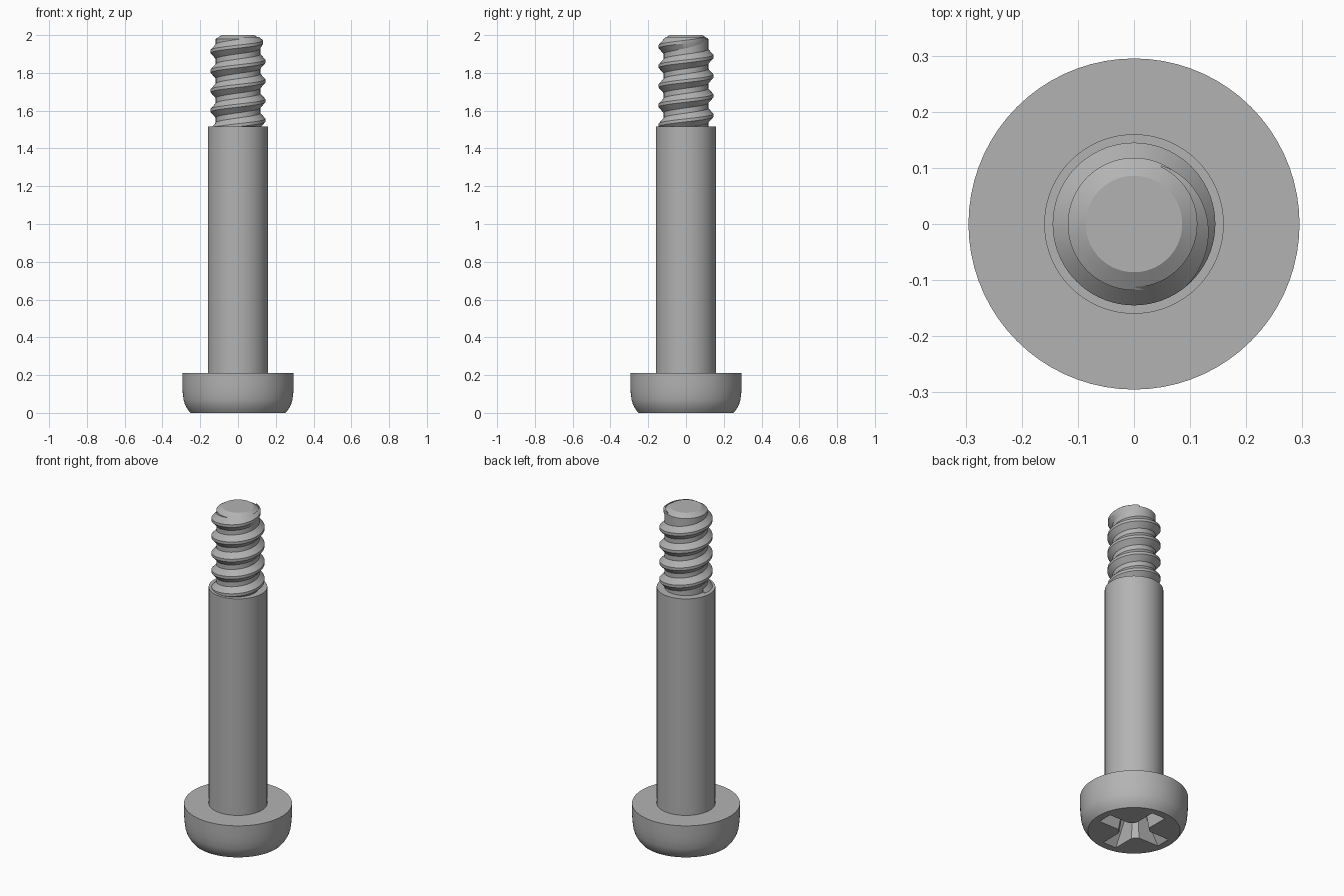
import bpy, bmesh, math

if "Cube" in bpy.data.objects:
    bpy.data.objects.remove(bpy.data.objects["Cube"], do_unlink=True)

steel = bpy.data.materials.new("grey steel")
steel.use_nodes = True
grey = (0.45, 0.45, 0.45, 1)
steel.diffuse_color = grey
steel.node_tree.nodes["Principled BSDF"].inputs["Base Color"].default_value = grey

SEGMENTS = 72


def finish(name, bm, angle=30):
    bmesh.ops.recalc_face_normals(bm, faces=bm.faces)
    mesh = bpy.data.meshes.new(name)
    bm.to_mesh(mesh)
    bm.free()
    mesh.materials.append(steel)
    obj = bpy.data.objects.new(name, mesh)
    bpy.context.collection.objects.link(obj)
    bpy.ops.object.select_all(action="DESELECT")
    obj.select_set(True)
    bpy.context.view_layer.objects.active = obj
    if angle:
        bpy.ops.object.shade_smooth_by_angle(angle=math.radians(angle))
    return obj


def loft(bm, rings):
    """Join closed rings of points into a capped solid."""
    loops = [[bm.verts.new(p) for p in ring] for ring in rings]
    for a, b in zip(loops, loops[1:]):
        for i in range(len(a)):
            j = (i + 1) % len(a)
            bm.faces.new((a[i], a[j], b[j], b[i]))
    bm.faces.new(loops[0])
    bm.faces.new(loops[-1])


def lathe(name, profile):
    bm = bmesh.new()
    turns = [math.tau * i / SEGMENTS for i in range(SEGMENTS)]
    loft(bm, [[(r * math.cos(t), r * math.sin(t), z) for t in turns] for r, z in profile])
    return finish(name, bm)


# Head with rounded lower edge
head = lathe("head", [(0.252, 0), (0.266, 0.018), (0.28, 0.042), (0.288, 0.068),
                      (0.293, 0.11), (0.295, 0.15), (0.295, 0.21)])


# Tapered cross recess in the underside of the head
def cross(reach, half, inner, z):
    points = []
    for q in range(4):
        c, s = math.cos(q * math.pi / 2), math.sin(q * math.pi / 2)
        for x, y in [(reach, -half), (reach, half), (inner, half), (half, inner)]:
            points.append((x * c - y * s, x * s + y * c, z))
    # drop the duplicate chamfer corners shared with the next arm
    return points


bm = bmesh.new()
loft(bm, [cross(0.215, 0.046, 0.075, -0.01), cross(0.09, 0.028, 0.05, 0.17)])
cutter = finish("recess_cutter", bm, 0)
cutter.hide_render = True
cutter.hide_viewport = True
cut = head.modifiers.new("recess", "BOOLEAN")
cut.object = cutter
cut.operation = "DIFFERENCE"
cut.solver = "EXACT"

# Plain shank
lathe("shank", [(0.16, 0.205), (0.16, 1.515)])

# Threaded core with chamfered tip
lathe("thread_core", [(0.118, 1.5), (0.118, 1.98), (0.086, 2.0)])

# Right-handed helical thread that fades into the core at the tip
PITCH, CREST, ROOT = 0.104, 0.145, 0.112
end_angle = math.radians(65)
fade = math.radians(115)
end_z = 1.965 + PITCH * end_angle / math.tau
steps = int(4.7 * SEGMENTS)
rings = []
for i in range(steps + 1):
    back = math.tau * i / SEGMENTS
    t = end_angle - back
    z = end_z - PITCH * back / math.tau
    crest = ROOT + (CREST - ROOT) * min(1, 0.1 + 0.9 * back / fade)
    c, s = math.cos(t), math.sin(t)
    section = [(ROOT, -0.045), (crest, -0.008), (crest, 0.008), (ROOT, 0.045)]
    rings.append([(r * c, r * s, min(z + dz, 1.99)) for r, dz in section])
bm = bmesh.new()
loft(bm, rings)
finish("thread", bm)
